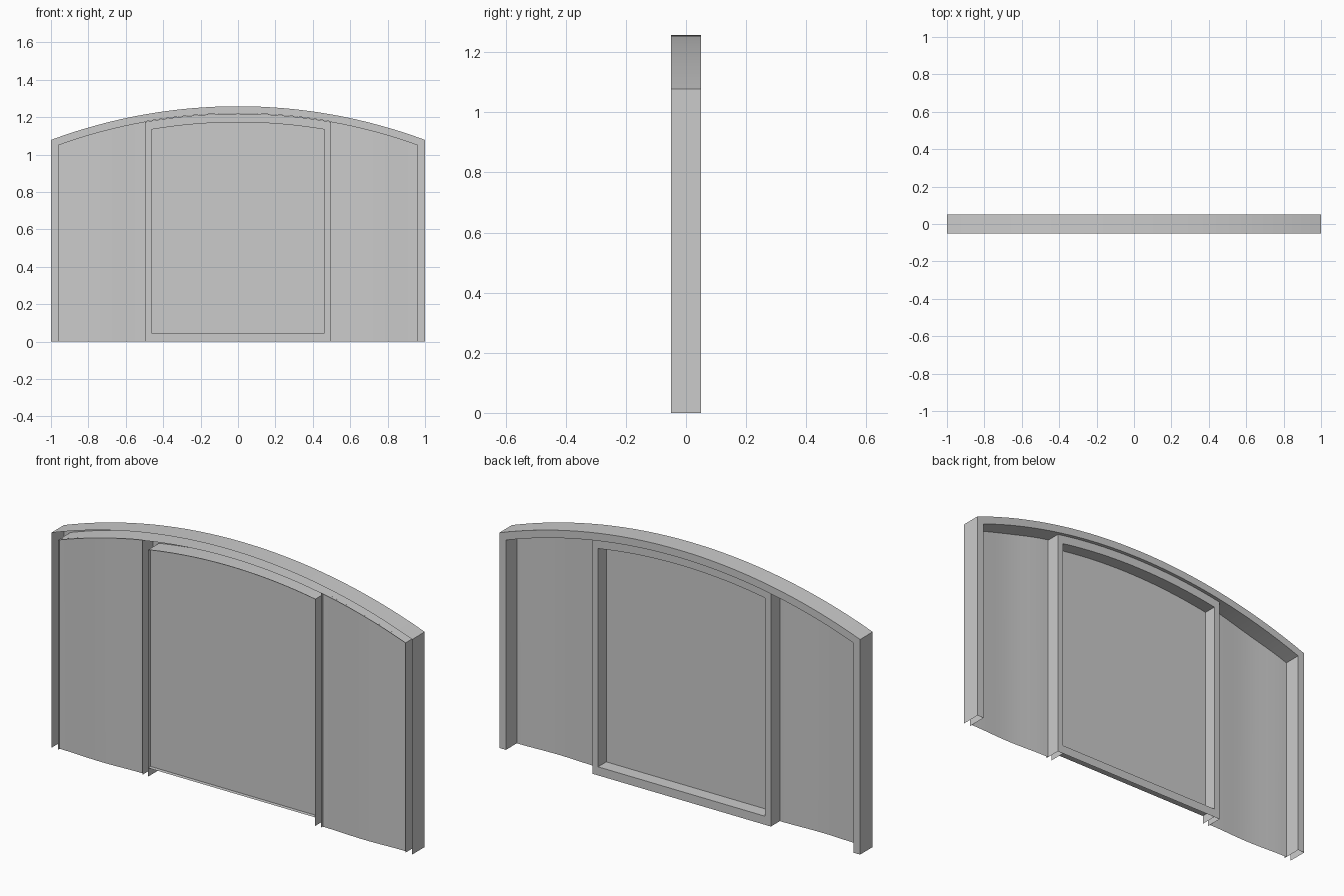
import bpy
import bmesh
import math

cube = bpy.data.objects.get("Cube")
if cube:
    bpy.data.objects.remove(cube, do_unlink=True)

grey = bpy.data.materials.new("warm_grey")
grey.use_nodes = True
GREY = (0.6, 0.6, 0.6, 1)
grey.diffuse_color = GREY
grey.node_tree.nodes["Principled BSDF"].inputs["Base Color"].default_value = GREY

# Concentric arch radii share one centre below the floor
RADIUS = 2.868
CENTRE = 1.258 - RADIUS
FRONT, BACK, DOOR_BACK, DOOR_GLASS, SIDE_GLASS = -0.05, 0.05, 0.035, -0.03, -0.04
BORDER = 0.038
OPENING, DOOR, PANE = 0.963, 0.495, 0.463


def arch(x, inset):
    return CENTRE + math.sqrt((RADIUS - inset) ** 2 - x * x)


def outline(half, inset, bottom=0.0, steps=32):
    """Open path up one post, over the arch and down the other."""
    xs = [-half + 2 * half * i / steps for i in range(steps + 1)]
    return [(-half, bottom)] + [(x, arch(x, inset)) for x in xs] + [(half, bottom)]


def finish(name, bm):
    bmesh.ops.remove_doubles(bm, verts=bm.verts, dist=1e-5)
    mesh = bpy.data.meshes.new(name)
    bm.to_mesh(mesh)
    bm.free()
    mesh.materials.append(grey)
    ob = bpy.data.objects.new(name, mesh)
    bpy.context.collection.objects.link(ob)
    bpy.ops.object.select_all(action="DESELECT")
    ob.select_set(True)
    bpy.context.view_layer.objects.active = ob
    bpy.ops.object.shade_smooth_by_angle(angle=math.radians(30))
    return ob


def strip(bm, path_a, y_a, path_b, y_b):
    """Skin two matching paths with quads."""
    a = [bm.verts.new((x, y_a, z)) for x, z in path_a]
    b = [bm.verts.new((x, y_b, z)) for x, z in path_b]
    for i in range(len(a) - 1):
        bm.faces.new((a[i], a[i + 1], b[i + 1], b[i]))


def channel(bm, outer, inner, back):
    """Trim section: outer wall, back face and inner wall, open at the front."""
    strip(bm, outer, back, outer, FRONT)
    strip(bm, inner, back, outer, back)
    strip(bm, inner, FRONT, inner, back)


# Arched surround
bm = bmesh.new()
channel(bm, outline(1, 0), outline(OPENING, BORDER), BACK)
finish("arched_surround", bm)

# Door frame with a bottom rail
bm = bmesh.new()
channel(bm, outline(DOOR, BORDER + 0.002), outline(PANE, 0.083), DOOR_BACK)
rail_top = [(PANE, 0.043), (-PANE, 0.043)]
rail_base = [(PANE, 0), (-PANE, 0)]
strip(bm, rail_top, FRONT, rail_top, DOOR_BACK)
strip(bm, rail_top, DOOR_BACK, rail_base, DOOR_BACK)
finish("door_frame", bm)

# Door pane
bm = bmesh.new()
bm.faces.new([bm.verts.new((x, DOOR_GLASS, z)) for x, z in reversed(outline(PANE, 0.083, 0.043))])
finish("door_pane", bm)

# Gently rippled side panes
for side, name in ((-1, "right_side_pane"), (1, "left_side_pane")):
    bm = bmesh.new()
    columns = []
    for i in range(17):
        t = i / 16
        x = side * (DOOR + (OPENING - DOOR) * t)
        y = SIDE_GLASS + 0.004 * math.cos(2 * math.pi * t)
        columns.append([bm.verts.new((x, y, z)) for z in (0, arch(x, BORDER))])
    for a, b in zip(columns, columns[1:]):
        quad = (a[0], b[0], b[1], a[1])
        bm.faces.new(quad if side > 0 else quad[::-1])
    finish(name, bm)
